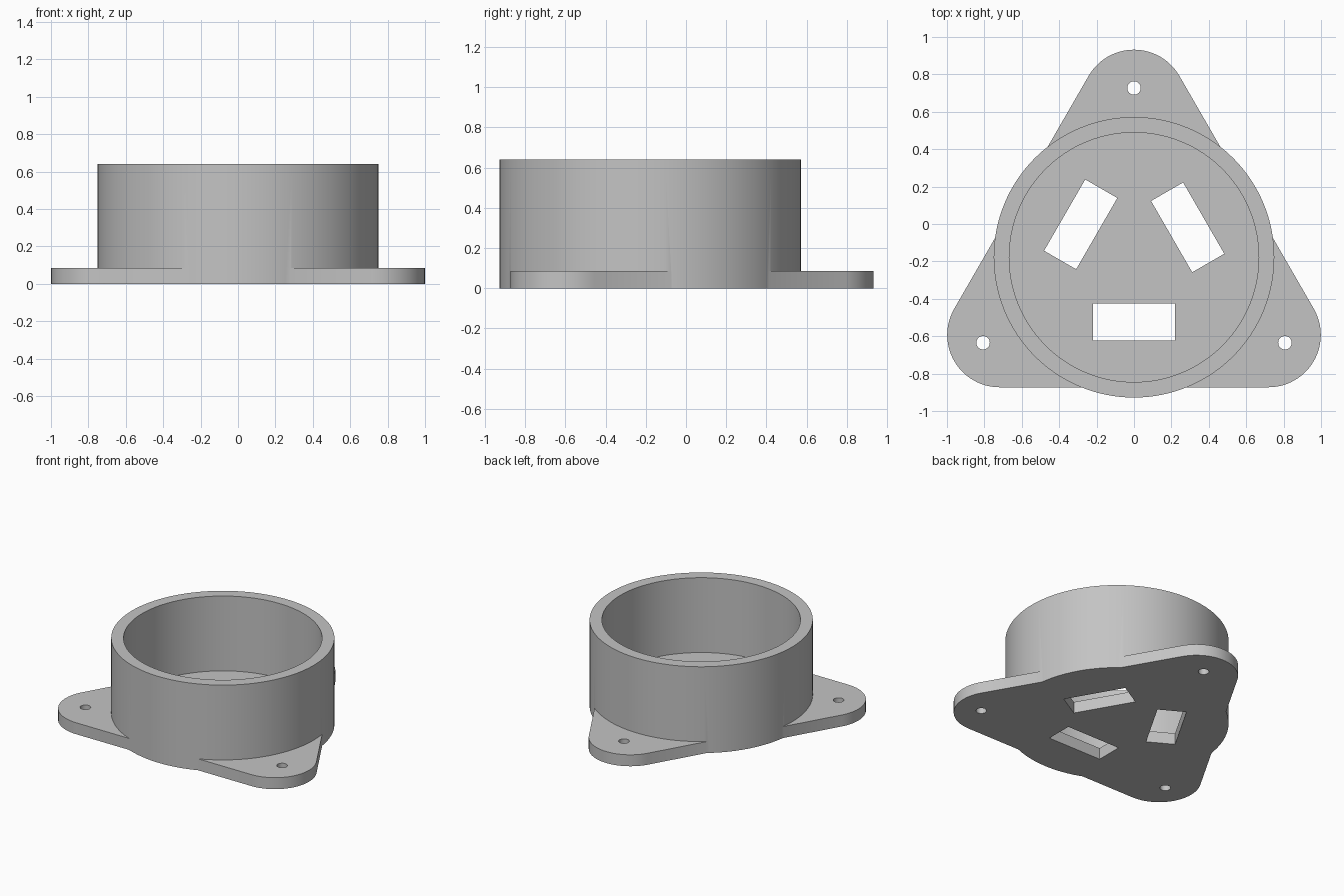
import bpy
import bmesh
from math import sin, cos, pi, radians
from mathutils import Matrix

CENTRE_Y = -0.178
FLOOR = 0.085
HEIGHT = 0.64

old = bpy.data.objects.get("Cube")
if old:
    bpy.data.objects.remove(old, do_unlink=True)

grey = bpy.data.materials.new("matt grey")
grey.use_nodes = True
colour = (0.55, 0.55, 0.55, 1)
grey.diffuse_color = colour
grey.node_tree.nodes["Principled BSDF"].inputs["Base Color"].default_value = colour


def prism(name, outline, z0, z1):
    """Extrude a flat outline between two heights."""
    bm = bmesh.new()
    base = bm.faces.new([bm.verts.new((x, y, z0)) for x, y in outline])
    top = bmesh.ops.extrude_face_region(bm, geom=[base])["geom"]
    verts = [v for v in top if isinstance(v, bmesh.types.BMVert)]
    bmesh.ops.translate(bm, verts=verts, vec=(0, 0, z1 - z0))
    bmesh.ops.recalc_face_normals(bm, faces=bm.faces)
    mesh = bpy.data.meshes.new(name)
    bm.to_mesh(mesh)
    bm.free()
    mesh.materials.append(grey)
    obj = bpy.data.objects.new(name, mesh)
    bpy.context.collection.objects.link(obj)
    return obj


def arc(x, y, r, start, sweep, n):
    return [(x + r * cos(start + sweep * i / n), y + r * sin(start + sweep * i / n))
            for i in range(n + 1)]


def circle(x, y, r, n):
    return arc(x, y, r, 0, 2 * pi, n)[:-1]


def combine(target, other, operation):
    """Join or cut with another solid, then drop that solid."""
    bpy.context.view_layer.objects.active = target
    mod = target.modifiers.new(operation.lower(), "BOOLEAN")
    mod.operation = operation
    mod.solver = "EXACT"
    mod.object = other
    bpy.ops.object.modifier_apply(modifier=mod.name)
    bpy.data.objects.remove(other, do_unlink=True)


# Round cup, joined to a triangular flange with rounded corners
holder = prism("flanged_cup", circle(0, CENTRE_Y, 0.75, 128), 0, HEIGHT)
outline = []
for k in range(3):
    a = pi / 2 + k * 2 * pi / 3
    outline += arc(0.83 * cos(a), CENTRE_Y + 0.83 * sin(a), 0.28, a - pi / 3, 2 * pi / 3, 24)
combine(holder, prism("flange", outline, 0, FLOOR), "UNION")

# Open cavity above the floor
combine(holder, prism("cavity", circle(0, CENTRE_Y, 0.667, 128), FLOOR, 1), "DIFFERENCE")

# Screw holes in the three corners
for x, y in [(0, 0.727), (-0.807, -0.635), (0.807, -0.635)]:
    combine(holder, prism("screw_hole", circle(x, y, 0.036, 32), -0.1, 0.2), "DIFFERENCE")

# Rectangular slots through the floor
for x, y, angle in [(0, -0.523, 0), (-0.285, -0.002, 60), (0.287, -0.018, -60)]:
    turn = Matrix.Rotation(radians(angle), 2)
    corners = [(-0.22, -0.099), (0.22, -0.099), (0.22, 0.099), (-0.22, 0.099)]
    points = [(turn[0][0] * u + turn[0][1] * v + x, turn[1][0] * u + turn[1][1] * v + y)
              for u, v in corners]
    combine(holder, prism("slot", points, -0.1, 0.2), "DIFFERENCE")

# Smooth round walls, crisp rims
bpy.ops.object.select_all(action="DESELECT")
holder.select_set(True)
bpy.context.view_layer.objects.active = holder
bpy.ops.object.shade_smooth_by_angle(angle=radians(30))
